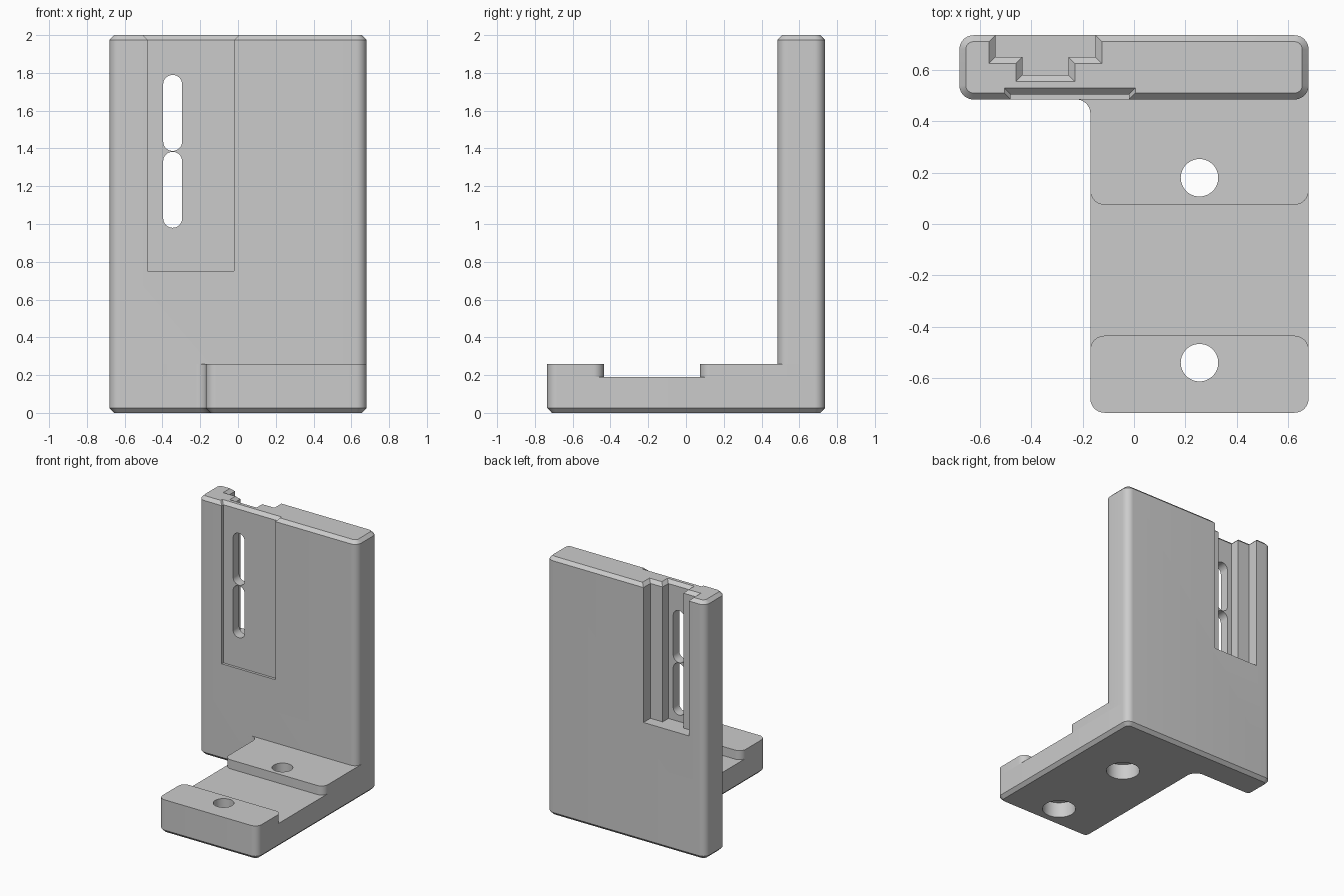
import bpy, math
from mathutils import Vector, Matrix

if "Cube" in bpy.data.objects:
    bpy.data.objects.remove(bpy.data.objects["Cube"])

grey = bpy.data.materials.new("plain grey")
grey.use_nodes = True
COLOR = (0.6, 0.6, 0.6, 1)
grey.diffuse_color = COLOR
grey.node_tree.nodes["Principled BSDF"].inputs["Base Color"].default_value = COLOR

SEG = 10       # steps per rounded corner
R = 0.055      # corner radius
CH = 0.025     # chamfer size


def ring(corners, inset):
    """Right-angled counterclockwise outline (x, y, radius), inset and rounded."""
    pts = []
    n = len(corners)
    for i, (x, y, r) in enumerate(corners):
        p = Vector((x, y))
        a = (Vector(corners[i - 1][:2]) - p).normalized()
        b = (Vector(corners[(i + 1) % n][:2]) - p).normalized()
        convex = b.x * a.y - b.y * a.x > 0
        sign = 1 if convex else -1
        p = p + (a + b) * inset * sign
        if r == 0:
            pts.append(p)
            continue
        r -= inset * sign
        centre = p + (a + b) * r
        for k in range(SEG + 1):
            t = math.pi / 2 * k / SEG
            pts.append(centre - (b * math.cos(t) + a * math.sin(t)) * r)
    return pts


def prism(name, corners, levels, matrix=None):
    """Stack of outlines; levels are (height, inset)."""
    verts, faces = [], []
    for z, inset in levels:
        verts += [(p.x, p.y, z) for p in ring(corners, inset)]
    n = len(verts) // len(levels)
    for l in range(len(levels) - 1):
        for i in range(n):
            j = (i + 1) % n
            faces.append((l * n + i, l * n + j, l * n + n + j, l * n + n + i))
    faces.append(tuple(reversed(range(n))))
    faces.append(tuple(range(len(verts) - n, len(verts))))
    mesh = bpy.data.meshes.new(name)
    mesh.from_pydata(verts, [], faces)
    if matrix:
        mesh.transform(matrix)
    mesh.materials.append(grey)
    obj = bpy.data.objects.new(name, mesh)
    bpy.context.collection.objects.link(obj)
    return obj


def rect(x0, x1, y0, y1, r=0):
    return [(x0, y0, r), (x1, y0, r), (x1, y1, r), (x0, y1, r)]


def cylinder(name, x, y, radius, z0, z1):
    bpy.ops.mesh.primitive_cylinder_add(vertices=48, radius=radius, depth=z1 - z0,
                                        location=(x, y, (z0 + z1) / 2))
    obj = bpy.context.object
    obj.name = name
    obj.data.materials.append(grey)
    return obj


def activate(obj):
    bpy.ops.object.select_all(action='DESELECT')
    obj.select_set(True)
    bpy.context.view_layer.objects.active = obj


def cut(obj, cutters):
    activate(obj)
    for c in cutters:
        c.hide_render = True
        mod = obj.modifiers.new("cut", 'BOOLEAN')
        mod.operation = 'DIFFERENCE'
        mod.solver = 'EXACT'
        mod.object = c
        bpy.ops.object.modifier_apply(modifier=mod.name)


# Main dimensions
W, D, H = 0.68, 0.735, 2.0
FOOT_X, PLATE_Y = -0.17, 0.485
FLOOR, PAD = 0.19, 0.26

# L-shaped base slab under the foot and the plate
base = prism("base_slab", [
    (FOOT_X, -D, R), (W, -D, R), (W, D, R), (-W, D, R),
    (-W, PLATE_Y, R), (FOOT_X, PLATE_Y, R)],
    [(0, CH), (CH, 0), (FLOOR, 0)])

# Raised pads either side of the channel
front_pad = prism("front_pad", rect(FOOT_X, W, -D, -0.435, R), [(FLOOR, 0), (PAD, 0)])
rear_pad = prism("rear_pad", [
    (FOOT_X, 0.075, R), (W, 0.075, R), (W, 0.6, 0), (-0.4, 0.6, 0),
    (-0.4, PLATE_Y, 0), (FOOT_X, PLATE_Y, R)], [(FLOOR, 0), (PAD, 0)])

# Upright plate
plate = prism("upright_plate", rect(-W, W, PLATE_Y, D, R),
              [(FLOOR, 0), (H - CH, 0), (H, CH)])

# Recesses with chamfered mouths, open at the top edge
flare = [(H - CH, 0), (H + 0.02, -CH - 0.02)]
recesses = [
    prism("front_recess", rect(-0.48, -0.02, 0.3, 0.505), [(0.75, 0)] + flare),
    prism("back_recess", rect(-0.54, -0.15, 0.65, 1), [(0.93, 0)] + flare),
    prism("back_groove", rect(-0.435, -0.255, 0.58, 1), [(0.93, 0)] + flare)]

# Two round-ended slots through the plate
upright = Matrix.Rotation(math.pi / 2, 4, 'X')
slots = [prism("slot", rect(-0.396, -0.296, z, z + 0.402, 0.0495),
               [(-1, 0), (-0.3, 0)], upright) for z in (0.98, 1.387)]
cut(plate, recesses + slots)

# Counterbored screw holes through the pads
holes = []
for y, pad in ((-0.54, front_pad), (0.18, rear_pad)):
    hole = cylinder("hole", 0.255, y, 0.073, -0.1, 0.4)
    bore = cylinder("counterbore", 0.255, y, 0.12, -0.1, 0.12)
    cut(base, [hole, bore])
    cut(pad, [hole])
    holes += [hole, bore]

for helper in recesses + slots + holes:
    bpy.data.objects.remove(helper)

for part in (base, front_pad, rear_pad, plate):
    activate(part)
    bpy.ops.object.shade_smooth_by_angle(angle=math.radians(30))
